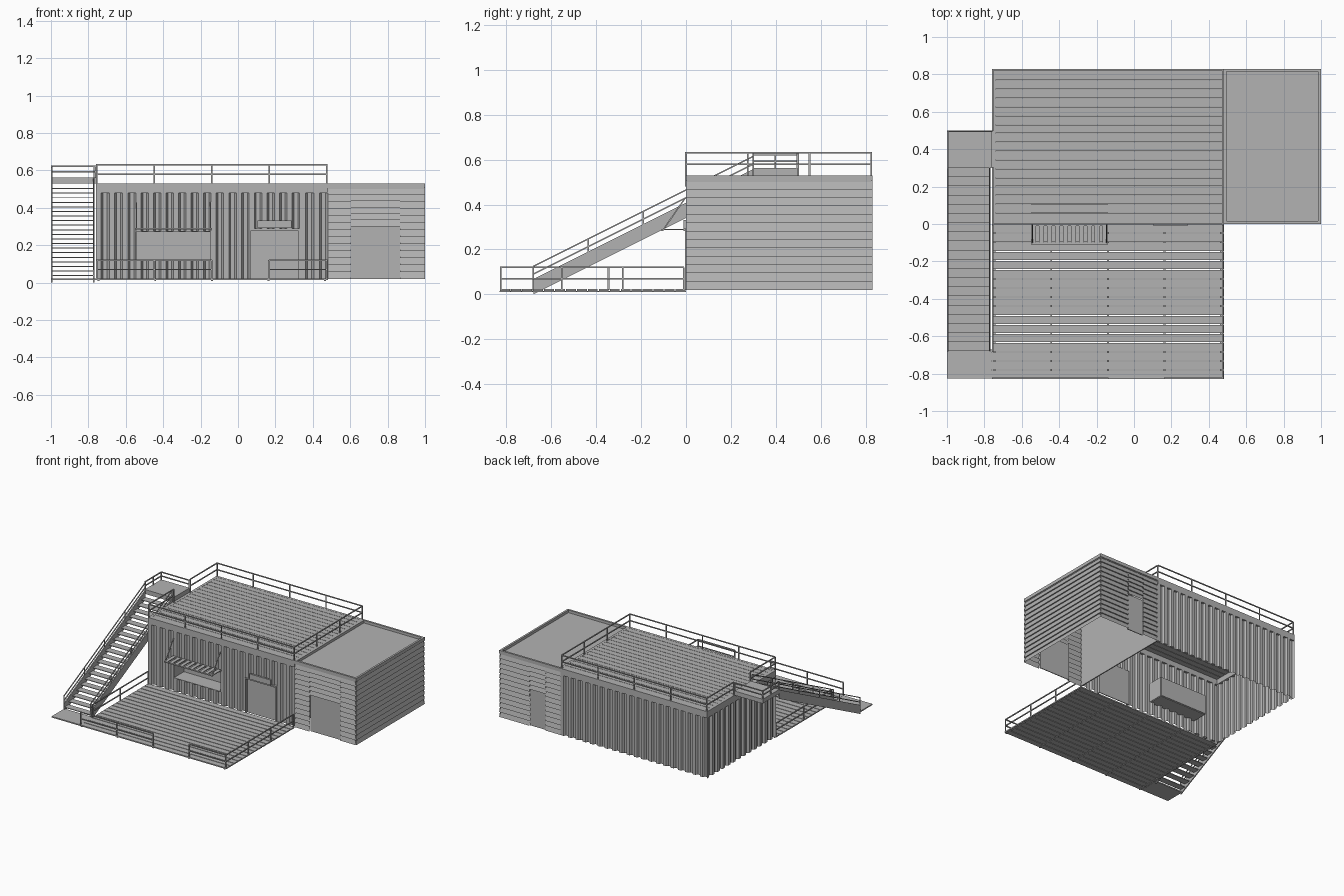
import bpy, bmesh, math
from mathutils import Vector, Matrix

if "Cube" in bpy.data.objects:
    bpy.data.objects.remove(bpy.data.objects["Cube"], do_unlink=True)

GREY = bpy.data.materials.new("plain_grey")
GREY.use_nodes = True
GREY.diffuse_color = (0.45, 0.45, 0.45, 1)
GREY.node_tree.nodes["Principled BSDF"].inputs["Base Color"].default_value = (0.45, 0.45, 0.45, 1)

# Main dimensions
L, M, R = -0.76, 0.48, 1.0       # container left, shared wall, annex right
BACK, FRONT = 0.83, -0.83
FLOOR, TOP = 0.02, 0.53
STAIR_L, STAIR_Y, SLOPE = -1.0, -0.68, 0.5


class Part:
    """Collects simple shapes into one named object."""

    def __init__(self, name):
        self.name, self.bm = name, bmesh.new()

    def box(self, x0, x1, y0, y1, z0, z1):
        mat = Matrix.Translation(((x0 + x1) / 2, (y0 + y1) / 2, (z0 + z1) / 2))
        mat = mat @ Matrix.Diagonal((x1 - x0, y1 - y0, z1 - z0, 1))
        bmesh.ops.create_cube(self.bm, size=1, matrix=mat)

    def bar(self, a, b, t=0.007):
        a, b = Vector(a), Vector(b)
        d = b - a
        mat = Matrix.Translation((a + b) / 2) @ d.to_track_quat('Z', 'Y').to_matrix().to_4x4()
        bmesh.ops.create_cube(self.bm, size=1, matrix=mat @ Matrix.Diagonal((t, t, d.length, 1)))

    def sheet(self, line_a, line_b):
        """Strip of quads between two matching lines of points."""
        va = [self.bm.verts.new(p) for p in line_a]
        vb = [self.bm.verts.new(p) for p in line_b]
        for i in range(len(va) - 1):
            self.bm.faces.new((va[i], va[i + 1], vb[i + 1], vb[i]))

    def corrugated(self, a, b, z0, z1):
        """Trapezoid ribbed wall from a to b; its outside is to the right."""
        a, b = Vector(a), Vector(b)
        d = b - a
        inward = Vector((-d.y, d.x)).normalized() * 0.016
        n = max(1, round(d.length / 0.062))
        pts = []
        for i in range(n):
            for f, deep in ((0, 0), (0.4, 0), (0.55, 1), (0.85, 1)):
                pts.append(a + d * ((i + f) / n) + inward * deep)
        pts.append(b)
        self.sheet([(*p, z0) for p in pts], [(*p, z1) for p in pts])

    def lapped(self, a, b, z0, z1, pitch=0.036):
        """Lapped horizontal boards from a to b; outside is to the right."""
        a, b = Vector(a), Vector(b)
        d = b - a
        inward = Vector((-d.y, d.x)).normalized() * 0.009
        n = max(1, round((z1 - z0) / pitch))
        prof = []
        for i in range(n):
            prof += [(0, z0 + (z1 - z0) * i / n), (1, z0 + (z1 - z0) * (i + 1) / n)]
        self.sheet([(*(b + inward * k), z) for k, z in prof],
                   [(*(a + inward * k), z) for k, z in prof])

    def rail(self, a, b, z, posts, height=0.1):
        """Two-bar railing with evenly spaced posts."""
        a, b = Vector(a), Vector(b)
        for h in (height, height / 2):
            self.bar((*a, z + h), (*b, z + h))
        for i in range(posts):
            p = a.lerp(b, i / (posts - 1))
            self.bar((*p, z), (*p, z + height))

    def done(self):
        me = bpy.data.meshes.new(self.name)
        self.bm.to_mesh(me)
        self.bm.free()
        me.materials.append(GREY)
        bpy.context.collection.objects.link(bpy.data.objects.new(self.name, me))


def planks(name, x0, x1, y0, y1, z0, z1, n, gap):
    p = Part(name)
    step = (y1 - y0) / n
    for i in range(n):
        p.box(x0, x1, y0 + i * step + gap / 2, y0 + (i + 1) * step - gap / 2, z0, z1)
    p.done()


# Container walls, with openings left for the hatch and the door
WIN_L, WIN_R, WIN_B, WIN_T = -0.545, -0.145, 0.125, 0.27
DOOR_L, DOOR_R, DOOR_T = 0.06, 0.33, 0.29
BEAM = TOP - 0.05
p = Part("container_walls")
for x0, x1, z0, z1 in ((L, WIN_L, FLOOR, BEAM), (WIN_L, WIN_R, FLOOR, WIN_B),
                       (WIN_L, WIN_R, WIN_T, BEAM), (WIN_R, DOOR_L, FLOOR, BEAM),
                       (DOOR_L, DOOR_R, DOOR_T, BEAM), (DOOR_R, M, FLOOR, BEAM)):
    p.corrugated((x0, 0), (x1, 0), z0, z1)
p.corrugated((M, BACK), (L, BACK), FLOOR, BEAM)
p.corrugated((L, BACK), (L, 0), FLOOR, BEAM)
p.done()

p = Part("container_top_beams")
p.box(L, M, -0.004, 0.016, BEAM, TOP)
p.box(L, M, BACK - 0.02, BACK, BEAM, TOP)
p.box(L, L + 0.02, 0, BACK, BEAM, TOP)
p.done()

p = Part("partition_wall")
p.box(M - 0.004, M + 0.004, 0.005, BACK - 0.005, FLOOR, TOP)
p.done()

planks("roof_deck", L + 0.015, M, 0.012, BACK - 0.015, TOP - 0.01, TOP - 0.001, 17, 0.003)

# Serving niche, open to the front
p = Part("serving_niche")
D = 0.12
p.box(WIN_L, WIN_R, 0, D, WIN_B - 0.005, WIN_B)
p.box(WIN_L, WIN_R, 0, D, WIN_T, WIN_T + 0.005)
p.box(WIN_L, WIN_R, D, D + 0.005, WIN_B, WIN_T)
for x in (WIN_L, WIN_R):
    p.box(x - 0.003, x + 0.003, 0, D, WIN_B, WIN_T)
p.done()

# Raised slatted hatch and its struts
p = Part("hatch_awning")
for y in (-0.11, -0.012):
    p.box(-0.55, -0.14, y, y + 0.01, 0.283, 0.292)
for i in range(10):
    x = -0.55 + i * 0.0425
    p.box(x, x + 0.027, -0.11, 0, 0.286, 0.292)
for x in (-0.543, -0.147):
    p.bar((x, -0.1, 0.29), (x, -0.003, 0.43), 0.006)
p.done()

# Container door with frame, and the blank board above it
p = Part("container_door")
p.box(DOOR_L, DOOR_R, 0.012, 0.018, FLOOR, DOOR_T)
for x in (DOOR_L, DOOR_R - 0.01):
    p.box(x, x + 0.01, -0.004, 0.016, FLOOR, DOOR_T)
p.box(DOOR_L, DOOR_R, -0.004, 0.016, DOOR_T - 0.01, DOOR_T)
p.done()
p = Part("blank_board")
p.box(0.105, 0.285, -0.012, 0.002, 0.292, 0.332)
p.done()

# Annex siding around its two doors
A_L, A_R, A_T = 0.605, 0.865, 0.3
B_L, B_R = 0.61, 0.745
CAP = TOP - 0.025
p = Part("annex_siding")
for x0, x1, z0 in ((M, A_L, FLOOR), (A_R, R, FLOOR), (A_L, A_R, A_T)):
    p.lapped((x0, 0), (x1, 0), z0, CAP)
for x0, x1, z0 in ((R, B_R, FLOOR), (B_L, M, FLOOR), (B_R, B_L, A_T)):
    p.lapped((x0, BACK), (x1, BACK), z0, CAP)
p.lapped((R, 0), (R, BACK), FLOOR, CAP)
p.done()

p = Part("annex_doors")
p.box(A_L, A_R, 0.01, 0.016, FLOOR, A_T)
p.box(B_L, B_R, BACK - 0.016, BACK - 0.01, FLOOR, A_T)
p.done()

# Annex roof and parapet
p = Part("annex_roof")
p.box(M, R - 0.005, 0.005, BACK - 0.005, CAP - 0.005, CAP + 0.005)
p.done()
p = Part("annex_parapet")
for y in (0, BACK - 0.015):
    p.box(M, R, y, y + 0.015, CAP, TOP)
for x in (M, R - 0.015):
    p.box(x, x + 0.015, 0, BACK, CAP, TOP)
p.done()

# Front terrace
planks("terrace_deck", L, M, FRONT, 0, 0.014, 0.023, 17, 0.005)
p = Part("terrace_joists")
for i in range(5):
    x = L + 0.01 + i * (M - L - 0.03) / 4
    p.box(x, x + 0.01, FRONT, 0, 0.01, 0.014)
p.done()

IN = 0.005
p = Part("terrace_railing")
p.rail((L + IN, FRONT + IN), (-0.14, FRONT + IN), FLOOR, 3)
p.rail((0.165, FRONT + IN), (M - IN, FRONT + IN), FLOOR, 2)
p.rail((M - IN, FRONT + IN), (M - IN, -0.01), FLOOR, 4)
p.rail((L + IN, STAIR_Y), (L + IN, -0.01), FLOOR, 3)
p.done()

# Roof railing, open where the stair landing meets it
p = Part("roof_railing")
p.rail((L + IN, 0), (M - IN, 0), TOP, 5)
p.rail((L + IN, BACK - IN), (M - IN, BACK - IN), TOP, 5)
p.rail((M - IN, 0), (M - IN, BACK - IN), TOP, 4)
p.rail((L + IN, 0), (L + IN, 0.3), TOP, 2)
p.rail((L + IN, 0.5), (L + IN, BACK - IN), TOP, 2)
p.done()

# Outside stair
LAND0, LAND1, LAND_Z = 0.3, 0.5, 0.563
p = Part("stair_treads")
for i in range(20):
    y = STAIR_Y + i * 0.049
    z = 0.035 + i * 0.049 * SLOPE
    p.box(STAIR_L + 0.006, L - 0.012, y, y + 0.05, z, z + 0.005)
p.done()

p = Part("stair_stringers")
rise = (LAND0 - STAIR_Y) * SLOPE
for x in (STAIR_L, L - 0.014):
    low = [(STAIR_Y, 0), (LAND0, rise)]
    face = [p.bm.verts.new((x, y, z)) for y, z in low + [(y, z + 0.068) for y, z in low[::-1]]]
    f = p.bm.faces.new(face)
    out = bmesh.ops.extrude_face_region(p.bm, geom=[f])
    bmesh.ops.translate(p.bm, vec=(0.008, 0, 0),
                        verts=[v for v in out["geom"] if isinstance(v, bmesh.types.BMVert)])
bmesh.ops.recalc_face_normals(p.bm, faces=p.bm.faces)
p.done()

p = Part("stair_railing")
for x in (STAIR_L + 0.004, L - 0.01):
    for h in (0.125, 0.09):
        p.bar((x, STAIR_Y, h), (x, LAND0, h + rise), 0.006)
    for i in range(5):
        y = STAIR_Y + i * (LAND0 - STAIR_Y) / 4
        z = (y - STAIR_Y) * SLOPE
        p.bar((x, y, z + 0.05), (x, y, z + 0.125), 0.006)
p.done()

p = Part("stair_landing")
p.box(STAIR_L, L, LAND0, LAND1, TOP, LAND_Z)
p.done()
p = Part("landing_railing")
p.rail((STAIR_L + 0.004, LAND0), (STAIR_L + 0.004, LAND1 - IN), LAND_Z, 3, 0.06)
p.rail((STAIR_L + 0.004, LAND1 - IN), (L, LAND1 - IN), LAND_Z, 2, 0.06)
p.done()

p = Part("stair_foot_pad")
p.box(STAIR_L, L, FRONT + 0.005, STAIR_Y + 0.01, 0.013, 0.022)
p.done()
